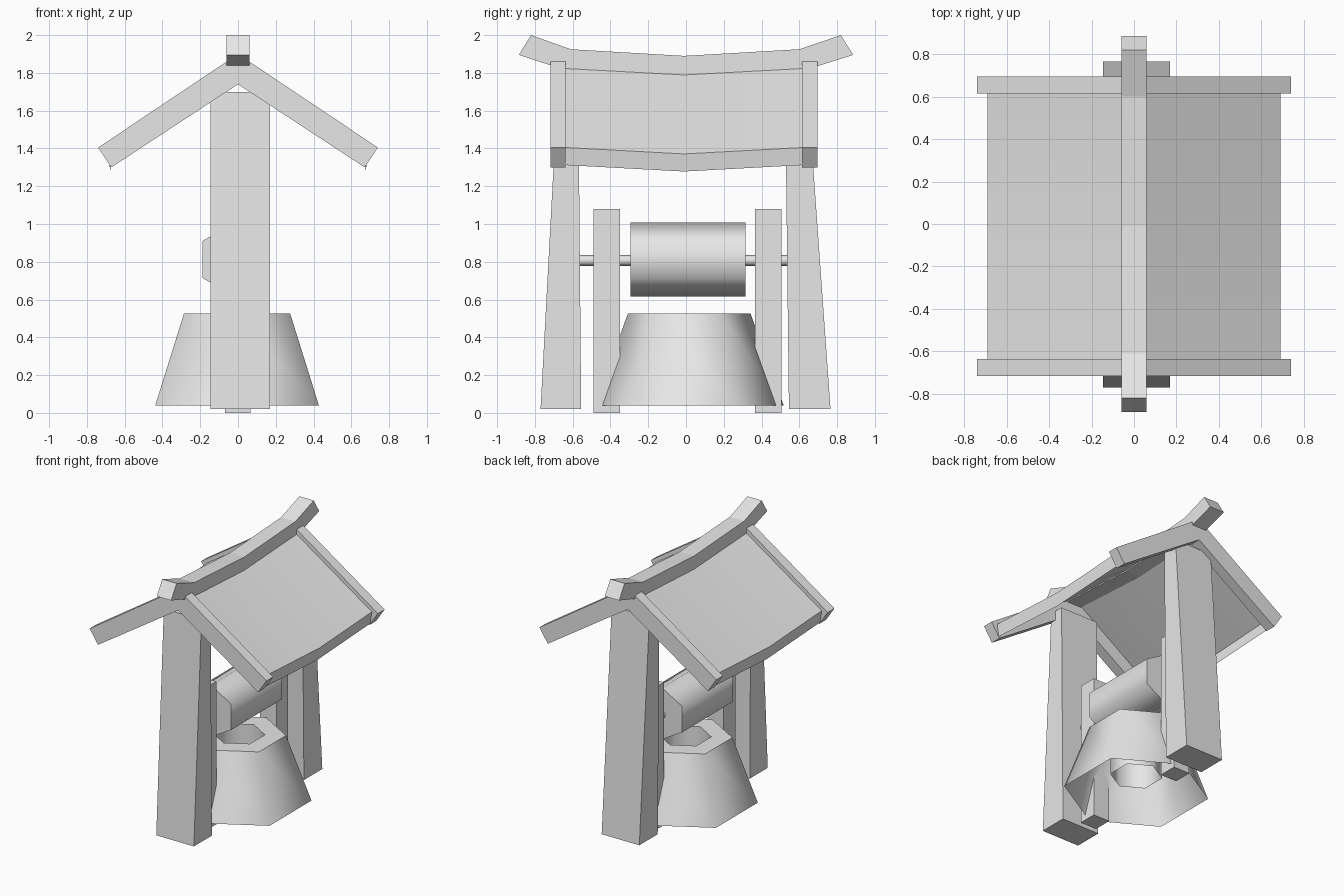
import bpy
import bmesh
from math import radians, sin, cos

cube = bpy.data.objects.get("Cube")
if cube:
    bpy.data.objects.remove(cube, do_unlink=True)

grey = bpy.data.materials.new("plain_grey")
grey.use_nodes = True
grey.diffuse_color = (0.8, 0.8, 0.8, 1)
grey.node_tree.nodes["Principled BSDF"].inputs["Base Color"].default_value = (0.8, 0.8, 0.8, 1)


def finish(name, bm, smooth=False):
    bmesh.ops.recalc_face_normals(bm, faces=bm.faces[:])
    mesh = bpy.data.meshes.new(name)
    bm.to_mesh(mesh)
    bm.free()
    mesh.materials.append(grey)
    ob = bpy.data.objects.new(name, mesh)
    bpy.context.collection.objects.link(ob)
    if smooth:
        bpy.ops.object.select_all(action="DESELECT")
        ob.select_set(True)
        bpy.context.view_layer.objects.active = ob
        bpy.ops.object.shade_smooth_by_angle(angle=radians(65))
    return ob


def loft(name, rings, closed=True, caps=False, smooth=False):
    """Bridge successive rings of points with quads."""
    bm = bmesh.new()
    rows = [[bm.verts.new(p) for p in ring] for ring in rings]
    n = len(rows[0])
    for a, b in zip(rows, rows[1:]):
        for i in range(n if closed else n - 1):
            j = (i + 1) % n
            bm.faces.new((a[i], a[j], b[j], b[i]))
    if caps:
        bm.faces.new(rows[0])
        bm.faces.new(rows[-1])
    return finish(name, bm, smooth)


def rect(x0, x1, y0, y1, z):
    return [(x0, y0, z), (x1, y0, z), (x1, y1, z), (x0, y1, z)]


def hexagon(r):
    return [(r * sin(radians(60 * i)), r * cos(radians(60 * i))) for i in range(6)]


def hex_bar(name, x, z, r, y0, y1):
    loft(name, [[(x + u, y, z + v) for u, v in hexagon(r)] for y in (y0, y1)],
         caps=True, smooth=True)


# Tapered outer posts
loft("front_post", [rect(-0.145, 0.17, -0.77, -0.555, 0.02),
                    rect(-0.145, 0.17, -0.68, -0.57, 1.70)], caps=True)
loft("back_post", [rect(-0.145, 0.17, 0.545, 0.765, 0.02),
                   rect(-0.145, 0.17, 0.525, 0.645, 1.70)], caps=True)

# Short posts carrying the roller
for name, y in (("front_roller_post", -0.42), ("back_roller_post", 0.435)):
    loft(name, [rect(-0.07, 0.065, y - 0.07, y + 0.07, z) for z in (0, 1.08)], caps=True)

# Roller and axle
hex_bar("roller", -0.02, 0.812, 0.195, -0.295, 0.315)
hex_bar("axle", -0.02, 0.807, 0.03, -0.57, 0.54)

# Hollow well wall with an inner shaft
loft("well", [[(u - 0.005, v + 0.017, z) for u, v in hexagon(r)]
              for r, z in ((0.5, 0.04), (0.325, 0.525), (0.18, 0.525), (0.18, 0.17))],
     smooth=True)

# Gable boards
chevron = [(0, 1.90), (0.74, 1.405), (0.67, 1.30), (0, 1.74), (-0.67, 1.30), (-0.74, 1.405)]
for name, y in (("front_gable", -0.677), ("back_gable", 0.655)):
    loft(name, [[(x, y + d, z) for x, z in chevron] for d in (-0.04, 0.04)], caps=True)

# Sagging roof sheet with a folded lip along each eave
section = [(-0.675, 1.312), (-0.69, 1.405), (0, 1.863), (0.69, 1.405), (0.675, 1.312)]
loft("roof_sheet", [[(x, y, z - sag) for x, z in section]
                    for y, sag in ((-0.64, 0), (-0.01, 0.034), (0.62, 0))],
     closed=False, smooth=True)

# Upswept ridge beam
ridge = [(-0.82, 2.0, -0.885, 1.895), (-0.61, 1.925, -0.64, 1.815), (-0.01, 1.89, -0.01, 1.78),
         (0.6, 1.925, 0.63, 1.815), (0.82, 2.0, 0.885, 1.895)]
loft("ridge_beam", [[(-0.06, yt, zt), (0.06, yt, zt), (0.06, yb, zb), (-0.06, yb, zb)]
                    for yt, zt, yb, zb in ridge], caps=True)
